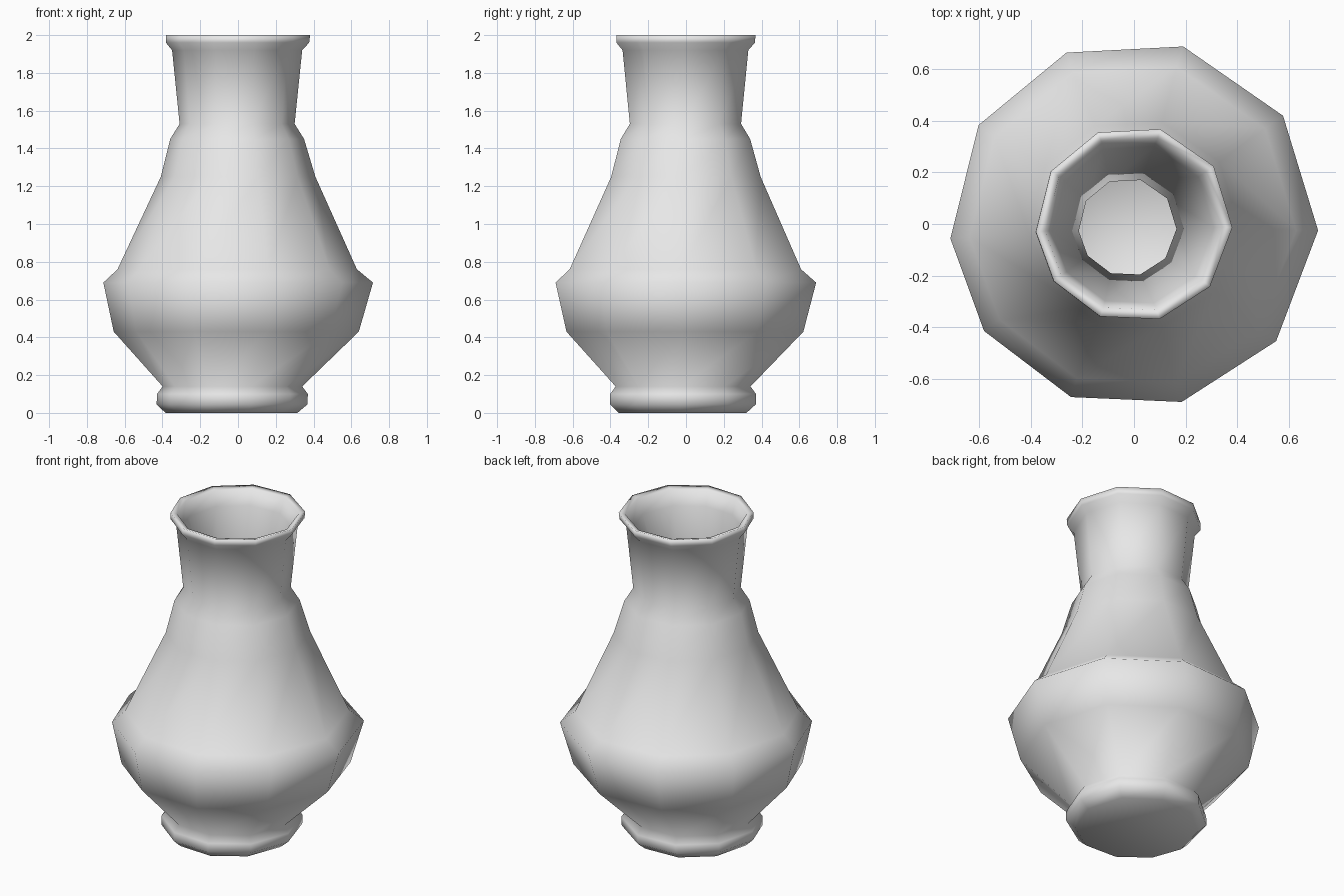
import bpy, bmesh, math

cube = bpy.data.objects.get("Cube")
if cube:
    bpy.data.objects.remove(cube, do_unlink=True)

# Single clay colour
clay = bpy.data.materials.new("clay_grey")
clay.use_nodes = True
colour = (0.8, 0.8, 0.8, 1)
clay.diffuse_color = colour
clay.node_tree.nodes["Principled BSDF"].inputs["Base Color"].default_value = colour

# Slightly uneven ten-sided section, as if thrown by hand
ANGLES = [-2, 36, 74.5, 111.5, 147.5, 184.5, 215.5, 250, 285, 320.5]

# Profile: radius, height, sideways drift of the ring centre
OUTSIDE = [
    (0.35, 0.00, -0.035), (0.40, 0.045, -0.032), (0.40, 0.10, -0.03),   # foot
    (0.37, 0.14, -0.03), (0.65, 0.43, -0.01), (0.715, 0.69, 0),         # belly
    (0.635, 0.76, -0.005), (0.41, 1.25, 0), (0.355, 1.45, -0.005),      # shoulder
    (0.305, 1.53, -0.005), (0.345, 1.92, -0.005),                       # neck
    (0.38, 1.96, -0.003), (0.382, 2.00, 0),                             # lip
]
INSIDE = [
    (0.345, 1.99, 0), (0.315, 1.90, -0.005), (0.19, 1.50, -0.025),      # throat
    (0.33, 1.22, -0.01), (0.56, 0.72, 0), (0.55, 0.45, -0.01),          # hollow
    (0.28, 0.16, -0.03),                                                # floor
]


def add_ring(bm, radius, z, drift):
    ring = []
    for degrees in ANGLES:
        a = math.radians(degrees)
        ring.append(bm.verts.new((drift + radius * math.cos(a),
                                  drift * 0.5 + radius * math.sin(a), z)))
    return ring


# Vase: one continuous wall from foot, over the lip, to the inner floor
bm = bmesh.new()
rings = [add_ring(bm, *row) for row in OUTSIDE + INSIDE]
sides = len(ANGLES)
for low, high in zip(rings, rings[1:]):
    for i in range(sides):
        j = (i + 1) % sides
        bm.faces.new((low[i], low[j], high[j], high[i]))
bm.faces.new(list(reversed(rings[0])))
bm.faces.new(rings[-1])
bmesh.ops.recalc_face_normals(bm, faces=bm.faces)
for face in bm.faces:
    face.smooth = True

mesh = bpy.data.meshes.new("vase")
bm.to_mesh(mesh)
bm.free()
mesh.materials.append(clay)
vase = bpy.data.objects.new("vase", mesh)
bpy.context.collection.objects.link(vase)
